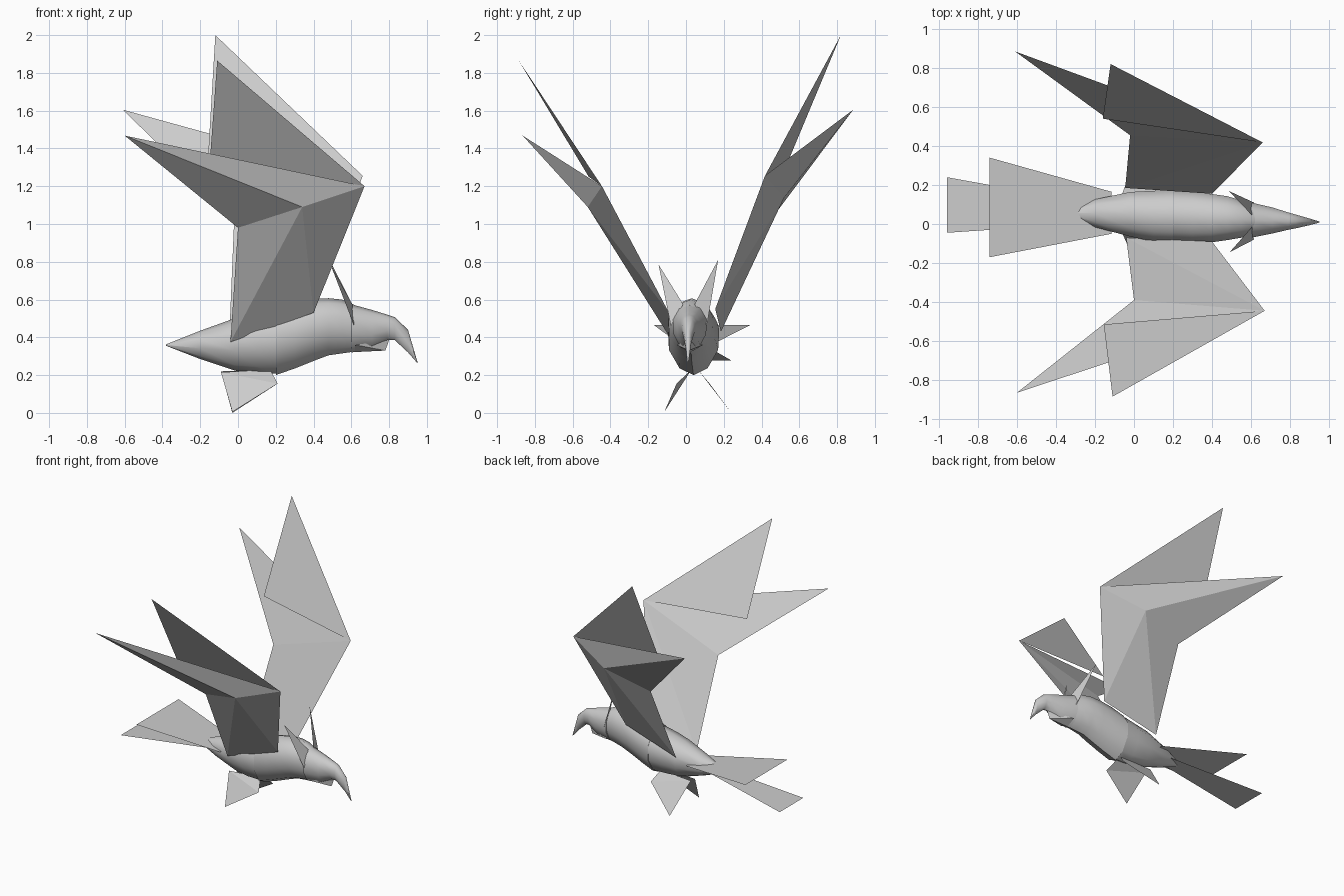
import bpy, bmesh, math

grey = bpy.data.materials.new("pale_grey")
grey.diffuse_color = (0.6, 0.6, 0.6, 1)


def make(name, verts, faces, smooth=0):
    """Mesh object from points and faces, optionally smoothed below an angle."""
    me = bpy.data.meshes.new(name)
    me.from_pydata(verts, [], faces)
    bm = bmesh.new()
    bm.from_mesh(me)
    bmesh.ops.recalc_face_normals(bm, faces=bm.faces)
    bm.to_mesh(me)
    bm.free()
    me.materials.append(grey)
    ob = bpy.data.objects.new(name, me)
    bpy.context.collection.objects.link(ob)
    if smooth:
        bpy.ops.object.select_all(action='DESELECT')
        ob.select_set(True)
        bpy.context.view_layer.objects.active = ob
        bpy.ops.object.shade_smooth_by_angle(angle=math.radians(smooth))
    return ob


def loft(name, rings, n=10, smooth=50):
    """Skin of sections (x, y centre, half width, bottom z, top z) with a keeled belly."""
    verts, faces = [], []
    for x, cy, hw, lo, hi in rings:
        mid = lo + (hi - lo) * 0.55
        for i in range(n):
            a = 2 * math.pi * i / n + math.pi / 2
            c, s = math.cos(a), math.sin(a)
            w = 1.0 if s >= -0.01 else 1 + 0.14 * s
            verts.append((x, cy + hw * c * w, mid + s * ((hi - mid) if s > 0 else (mid - lo))))
    for r in range(len(rings) - 1):
        for i in range(n):
            j = (i + 1) % n
            faces.append((r * n + i, r * n + j, r * n + n + j, r * n + n + i))
    faces += [tuple(range(n)), tuple(range(len(verts) - n, len(verts)))]
    return make(name, verts, faces, smooth)


# Body: rear half tapering to the rump, front half, hooked head
loft("rear_body", [(-0.38, 0.06, 0.004, 0.355, 0.363), (-0.2, 0.055, 0.075, 0.285, 0.435),
                   (-0.02, 0.05, 0.12, 0.225, 0.50), (0.1, 0.04, 0.137, 0.212, 0.525),
                   (0.2, 0.04, 0.14, 0.208, 0.545)])
loft("front_body", [(0.2, 0.04, 0.143, 0.20, 0.55), (0.3, 0.035, 0.138, 0.235, 0.585),
                    (0.4, 0.03, 0.13, 0.275, 0.605), (0.48, 0.03, 0.118, 0.305, 0.607),
                    (0.55, 0.025, 0.1, 0.315, 0.60), (0.62, 0.02, 0.08, 0.325, 0.57)])
loft("head", [(0.6, 0.02, 0.095, 0.32, 0.575), (0.71, 0.018, 0.07, 0.335, 0.545),
              (0.79, 0.015, 0.047, 0.385, 0.52), (0.83, 0.013, 0.037, 0.385, 0.507),
              (0.9, 0.011, 0.018, 0.32, 0.44), (0.95, 0.01, 0.003, 0.263, 0.27)])
make("lower_beak", [(0.62, -0.05, 0.36), (0.62, 0.09, 0.36), (0.62, 0.02, 0.322),
                    (0.78, 0.015, 0.33), (0.80, 0.015, 0.385)],
     [(0, 2, 3), (0, 3, 4), (1, 3, 2), (1, 4, 3), (0, 4, 1), (0, 1, 2)])

# Crest: one upright spike on each side of the head
for side, tip in (("near", (0.49, -0.145, 0.785)), ("far", (0.485, 0.17, 0.81))):
    s = -1 if side == "near" else 1
    make("crest_" + side, [tip, (0.615, 0.015 + s * 0.095, 0.46), (0.605, 0.015 + s * 0.03, 0.575)],
         [(0, 1, 2)])

# Wings: wedge shaped arm with a long pointed feather, plus an upper feather plate
# order: root rear, root front, wrist, underside corner, trailing corner, feather tip
wings = {
    "near": ([(-0.04, -0.07, 0.375), (0.40, -0.09, 0.53), (0.67, -0.445, 1.20),
              (0.34, -0.52, 1.09), (0.0, -0.39, 0.98), (-0.6, -0.865, 1.468)],
             [(0.67, -0.445, 1.20), (-0.11, -0.885, 1.865), (-0.155, -0.515, 1.25)]),
    "far": ([(-0.045, 0.185, 0.43), (0.40, 0.155, 0.55), (0.66, 0.418, 1.255),
             (0.33, 0.52, 1.14), (-0.02, 0.455, 1.03), (-0.61, 0.885, 1.605)],
            [(0.66, 0.418, 1.255), (-0.12, 0.82, 2.0), (-0.16, 0.54, 1.33)]),
}
for side, (arm, feather) in wings.items():
    make("wing_" + side, arm, [(0, 1, 2), (0, 2, 4), (1, 3, 2), (1, 0, 3),
                               (0, 4, 3), (2, 3, 5), (3, 4, 5), (4, 2, 5)])
    make("upper_feather_" + side, feather, [(0, 1, 2)])

# Tail: two flat fans
quad = [(0, 1, 2, 3)]
make("tail_upper", [(-0.74, 0.34, 0.465), (-0.74, -0.17, 0.465),
                    (-0.115, -0.05, 0.376), (-0.115, 0.165, 0.376)], quad)
make("tail_lower", [(-0.96, 0.24, 0.278), (-0.96, -0.045, 0.278),
                    (-0.24, 0.004, 0.352), (-0.24, 0.11, 0.352)], quad)

# Feet: folded plates spreading to each side
make("foot_near", [(-0.09, 0.02, 0.215), (0.17, 0.03, 0.23), (0.21, -0.05, 0.155),
                   (-0.03, -0.115, 0.005)], [(0, 1, 2), (0, 2, 3)])
make("foot_far", [(-0.09, 0.07, 0.22), (0.17, 0.06, 0.23), (0.21, 0.125, 0.155),
                  (-0.03, 0.24, 0.0)], [(0, 1, 2), (0, 2, 3)])
